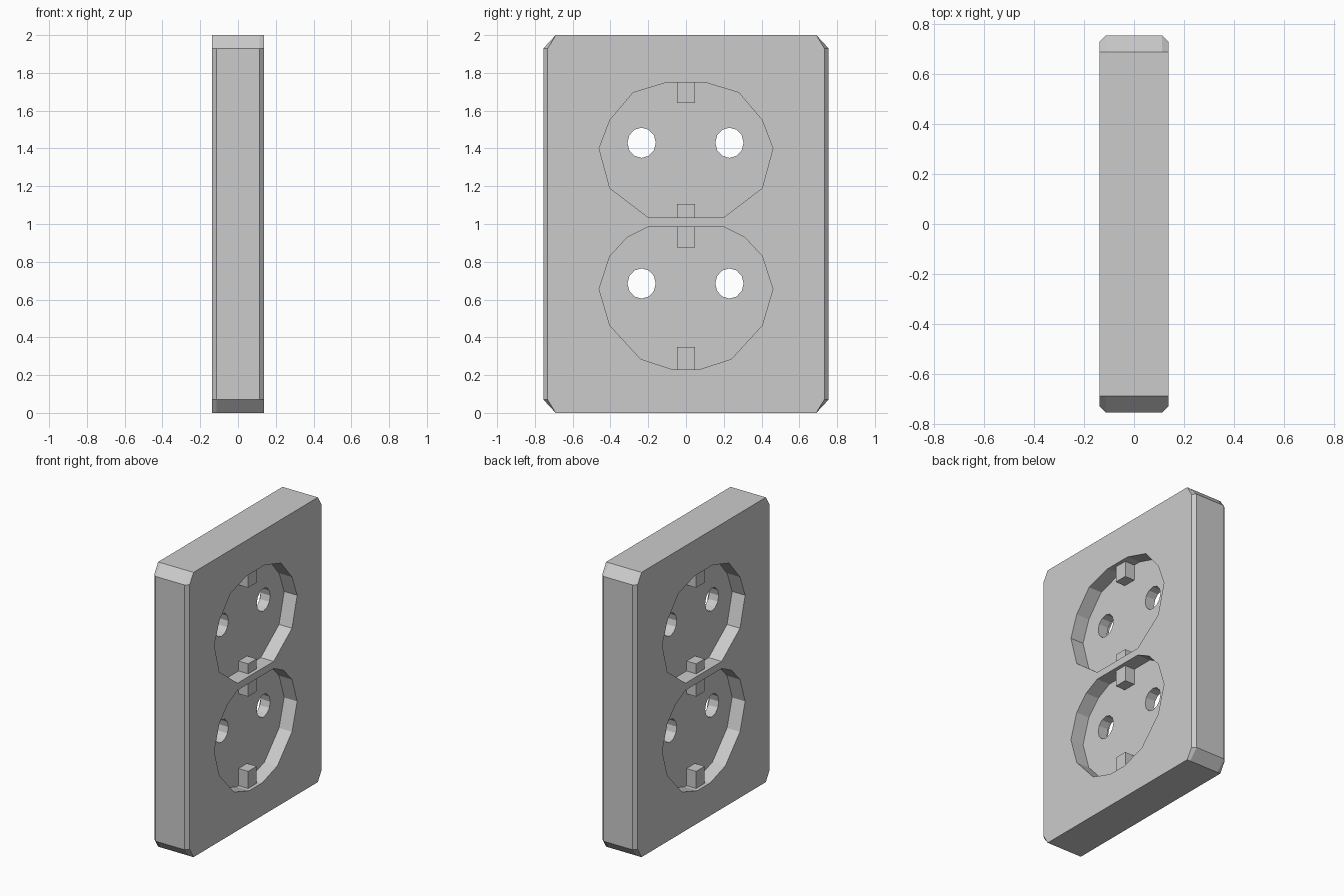
import bpy
import bmesh
import math

if "Cube" in bpy.data.objects:
    bpy.data.objects.remove(bpy.data.objects["Cube"], do_unlink=True)

HALF = 0.1375      # half thickness of the frame
FLOOR = 0.037      # half thickness of the socket floor
TAB = 0.112        # how far the earth tabs stand out

grey = bpy.data.materials.new("light_grey_plastic")
grey.use_nodes = True
colour = (0.6, 0.6, 0.6, 1)
grey.diffuse_color = colour
grey.node_tree.nodes["Principled BSDF"].inputs["Base Color"].default_value = colour


def loft(name, rings):
    """Closed solid through rings of (x, [(y, z), ...])."""
    bm = bmesh.new()
    loops = [[bm.verts.new((x, y, z)) for y, z in pts] for x, pts in rings]
    n = len(loops[0])
    for a, b in zip(loops, loops[1:]):
        for i in range(n):
            j = (i + 1) % n
            bm.faces.new((a[i], a[j], b[j], b[i]))
    bm.faces.new(loops[0])
    bm.faces.new(loops[-1])
    bmesh.ops.recalc_face_normals(bm, faces=bm.faces)
    mesh = bpy.data.meshes.new(name)
    bm.to_mesh(mesh)
    bm.free()
    mesh.materials.append(grey)
    obj = bpy.data.objects.new(name, mesh)
    bpy.context.collection.objects.link(obj)
    return obj


def cut(target, cutter):
    mod = target.modifiers.new("cut", "BOOLEAN")
    mod.operation = "DIFFERENCE"
    mod.solver = "EXACT"
    mod.object = cutter
    bpy.context.view_layer.objects.active = target
    bpy.ops.object.modifier_apply(modifier=mod.name)
    bpy.data.objects.remove(cutter, do_unlink=True)


def mirrored(half):
    """Complete a right-hand outline with its left-hand reflection."""
    return half + [(-y, z) for y, z in reversed(half)]


def plate_outline(w):
    return mirrored([(0.69, 0), (w, 0.07), (w, 1.93), (0.69, 2)])


# Frame with clipped corners and chamfered upright edges
frame = loft("socket_frame", [(-HALF, plate_outline(0.732)), (-0.113, plate_outline(0.755)),
                              (0.113, plate_outline(0.755)), (HALF, plate_outline(0.732))])

# Socket recesses on both faces
upper = mirrored([(0.2, 1.035), (0.403, 1.19), (0.46, 1.4), (0.403, 1.55),
                  (0.28, 1.695), (0.1, 1.75)])
lower = mirrored([(0.07, 0.23), (0.24, 0.285), (0.403, 0.463), (0.46, 0.655),
                  (0.403, 0.83), (0.31, 0.93), (0.2, 0.985)])
for side in (-1, 1):
    for outline in (upper, lower):
        cut(frame, loft("recess_cutter", [(side * FLOOR, outline), (side * 0.3, outline)]))

# Round pin holes through the floors
for z in (1.43, 0.685):
    for y in (-0.235, 0.23):
        ring = [(y + 0.075 * math.cos(a), z + 0.08 * math.sin(a))
                for a in (math.tau * i / 12 for i in range(12))]
        cut(frame, loft("hole_cutter", [(-0.3, ring), (0.3, ring)]))

# Earth tabs at the top and bottom of each recess
tabs = {"upper_top": (1.64, 1.77), "upper_bottom": (1.02, 1.105),
        "lower_top": (0.875, 1.0), "lower_bottom": (0.215, 0.35)}
for name, (z0, z1) in tabs.items():
    box = mirrored([(0.047, z0), (0.047, z1)])
    for side, label in ((1, "left"), (-1, "right")):
        loft(f"{name}_tab_{label}", [(side * FLOOR * 0.5, box), (side * TAB, box)])
